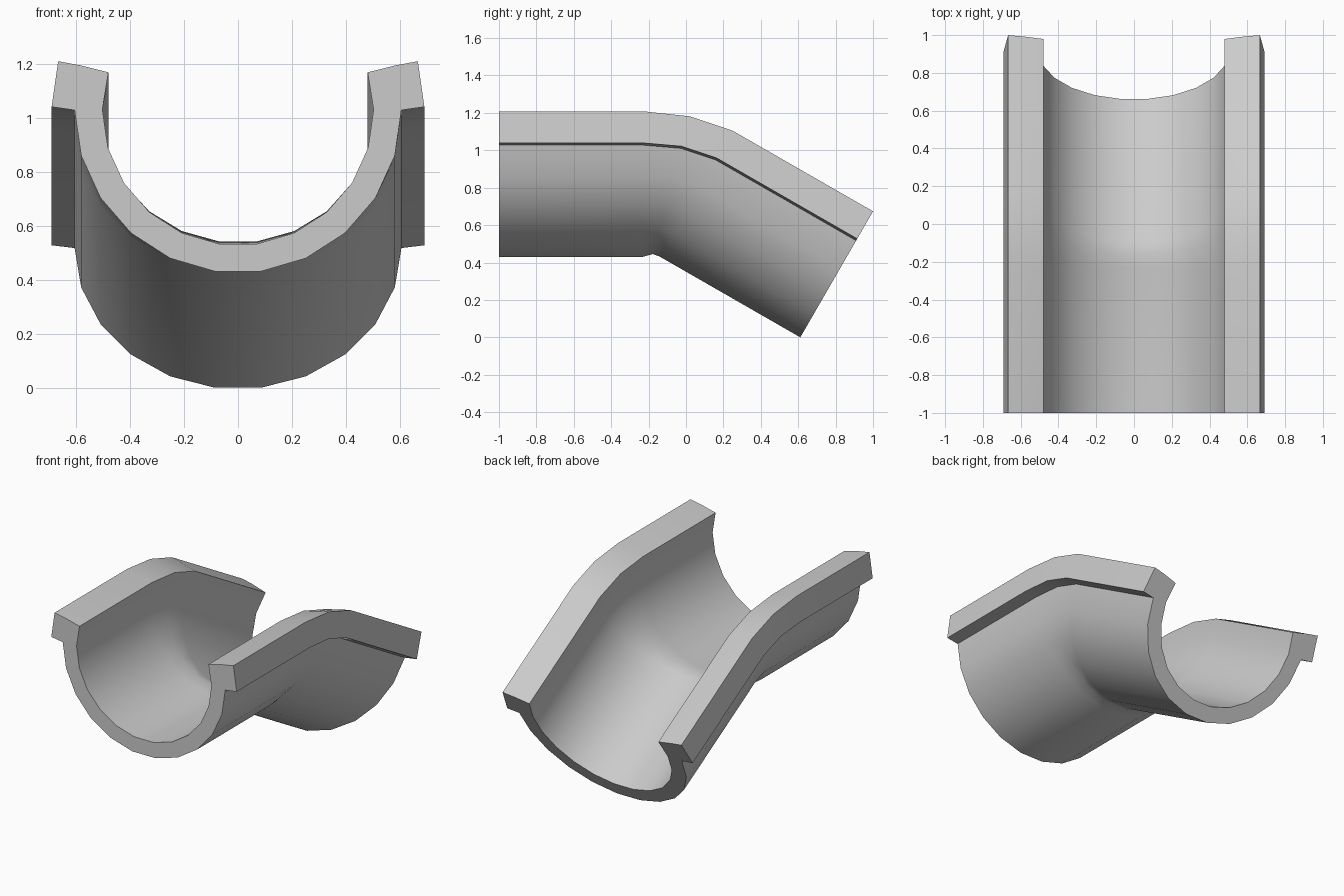
import bpy, bmesh
from math import sin, cos, radians, pi

if "Cube" in bpy.data.objects:
    bpy.data.objects.remove(bpy.data.objects["Cube"])

STEP = pi / 11          # half circle in 11 sides
AXIS, TOP = 1.036, 1.215


def arc(radius, indices):
    return [(radius * sin(STEP * (i + 0.5)), AXIS - radius * cos(STEP * (i + 0.5))) for i in indices]


# Right half of the channel section: outer wall, rim flange, inner wall
half = arc(0.605, range(6))
half += [(0.69, 1.046), (0.666, TOP), (0.585, 1.2), (0.48, 1.174)]
half += arc(0.502, range(5, -1, -1))
half[5] = (0.605, 1.034)
section = half + [(-x, z) for x, z in reversed(half)]

# Path along the rim: y, z, downward tilt, height scale
path = [(-1, TOP, 0, 1), (-0.23, TOP, 0, 1), (0.02, 1.188, 15, 0.98),
        (0.248, 1.112, 30, 1), (1.0, 0.68, 30, 1)]

bm = bmesh.new()
rings = []
for y, z, tilt, scale in path:
    a = radians(tilt)
    rings.append([bm.verts.new((px, y - (TOP - pz) * scale * sin(a), z - (TOP - pz) * scale * cos(a)))
                  for px, pz in section])

# Skin between rings
n = len(section)
for r0, r1 in zip(rings, rings[1:]):
    for i in range(n):
        j = (i + 1) % n
        bm.faces.new((r0[i], r0[j], r1[j], r1[i]))

# End caps: quads across the wall thickness, plus one flange face per side
m = len(half)
for ring in (rings[0], rings[-1]):
    for side in (0, 1):
        r = ring if side == 0 else ring[::-1]
        for i in range(5):
            bm.faces.new((r[i], r[i + 1], r[m - 2 - i], r[m - 1 - i]))
        bm.faces.new(r[5:m - 5])
    bm.faces.new((ring[0], ring[m - 1], ring[m], ring[n - 1]))
bmesh.ops.recalc_face_normals(bm, faces=bm.faces)

mesh = bpy.data.meshes.new("bent_channel")
bm.to_mesh(mesh)
bm.free()
channel = bpy.data.objects.new("bent_channel", mesh)
bpy.context.collection.objects.link(channel)
bpy.context.view_layer.objects.active = channel
channel.select_set(True)

# Rest the lowest edge on the ground
low = min(v.co.z for v in mesh.vertices)
for v in mesh.vertices:
    v.co.z -= low
bpy.ops.object.shade_smooth_by_angle(angle=radians(35))
